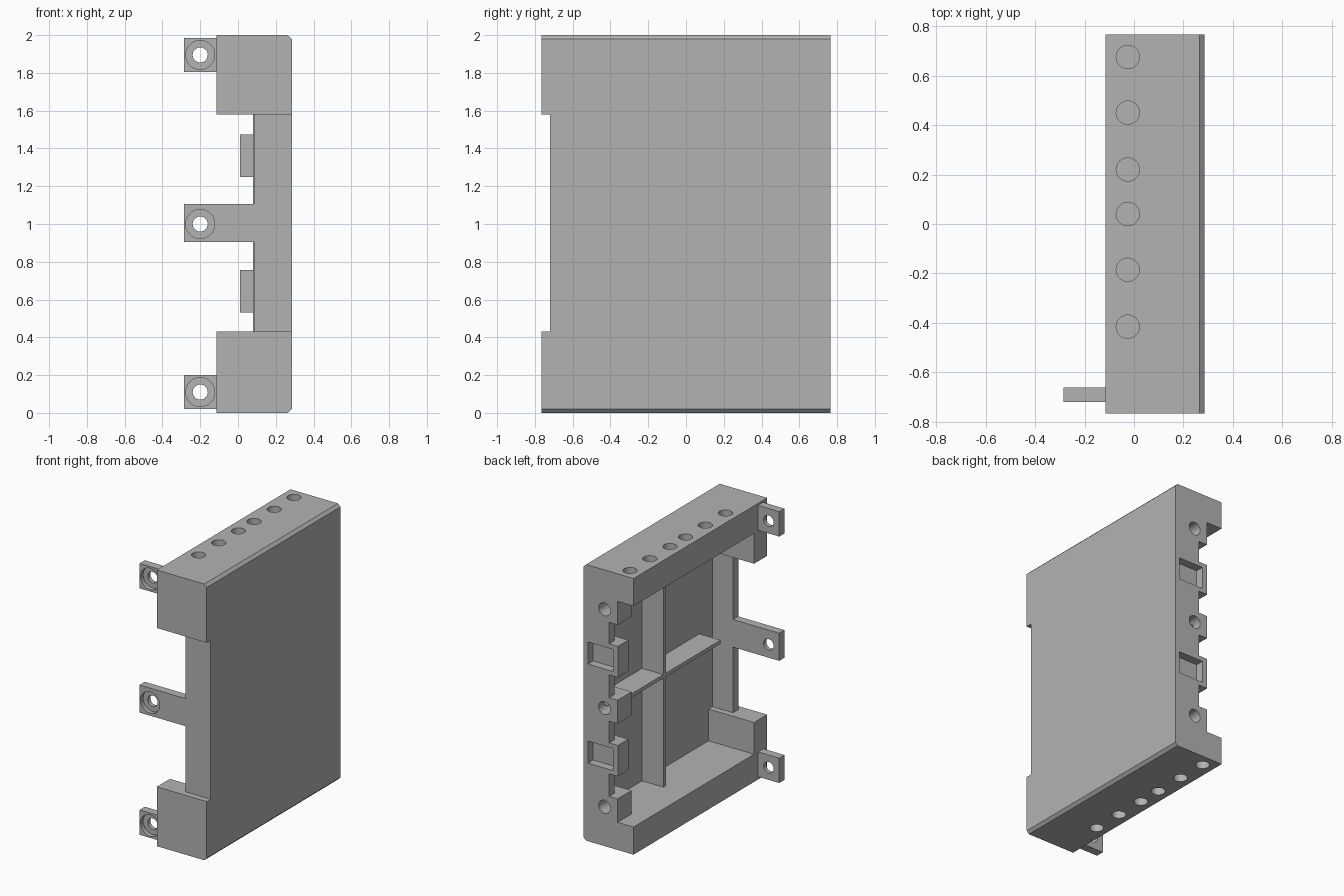
import bpy, bmesh, math
from mathutils import Matrix

if "Cube" in bpy.data.objects:
    bpy.data.objects.remove(bpy.data.objects["Cube"])

grey = bpy.data.materials.new("plain grey")
grey.diffuse_color = (0.45, 0.45, 0.45, 1)
grey.use_nodes = True
grey.node_tree.nodes["Principled BSDF"].inputs["Base Color"].default_value = grey.diffuse_color


def finish(name, bm):
    bmesh.ops.recalc_face_normals(bm, faces=bm.faces)
    me = bpy.data.meshes.new(name)
    bm.to_mesh(me)
    bm.free()
    me.materials.append(grey)
    ob = bpy.data.objects.new(name, me)
    bpy.context.collection.objects.link(ob)
    return ob


def box(name, x, y, z):
    bm = bmesh.new()
    bmesh.ops.create_cube(bm, size=1)
    for v in bm.verts:
        v.co = [a + (c + 0.5) * (b - a) for c, (a, b) in zip(v.co, (x, y, z))]
    return finish(name, bm)


def rod(name, centre, radius, length, axis):
    bm = bmesh.new()
    turn = Matrix.Rotation(math.pi / 2, 4, 'X') if axis == 'Y' else Matrix()
    bmesh.ops.create_cone(bm, cap_ends=True, segments=32, radius1=radius, radius2=radius,
                          depth=length, matrix=Matrix.Translation(centre) @ turn)
    return finish(name, bm)


def combine(ob, other, operation):
    mod = ob.modifiers.new("combine", 'BOOLEAN')
    mod.operation, mod.solver, mod.object = operation, 'EXACT', other
    bpy.context.view_layer.objects.active = ob
    bpy.ops.object.modifier_apply(modifier=mod.name)
    bpy.data.objects.remove(other)


def cut(ob, other):
    combine(ob, other, 'DIFFERENCE')


def join(ob, other):
    combine(ob, other, 'UNION')


def smooth(ob):
    bpy.ops.object.select_all(action='DESELECT')
    ob.select_set(True)
    bpy.context.view_layer.objects.active = ob
    bpy.ops.object.shade_smooth_by_angle(angle=math.radians(30))


FLOOR = 0.25

# Housing: block with chamfered outer edges, extruded from front to back
bm = bmesh.new()
profile = [(-0.115, 0), (0.265, 0), (0.285, 0.02), (0.285, 1.98), (0.265, 2), (-0.115, 2)]
face = bm.faces.new([bm.verts.new((x, -0.765, z)) for x, z in profile])
ext = bmesh.ops.extrude_face_region(bm, geom=[face])
bmesh.ops.translate(bm, vec=(0, 1.53, 0),
                    verts=[g for g in ext["geom"] if isinstance(g, bmesh.types.BMVert)])
housing = finish("housing", bm)

# Hollow interior, front recess and lowered front and back walls
cut(housing, box("cavity", (-0.3, FLOOR), (-0.66, 0.705), (0.2, 1.8)))
cut(housing, box("front_recess", (-0.3, 0.4), (-0.9, -0.72), (0.43, 1.58)))
cut(housing, box("front_lowering", (-0.3, 0.085), (-0.9, -0.6), (0.43, 1.58)))
cut(housing, box("back_lowering", (-0.3, 0.08), (0.6, 0.9), (0.2, 1.8)))

# Thick front corner blocks
for z in ((0.19, 0.43), (1.58, 1.81)):
    join(housing, box("corner_block", (-0.115, FLOOR + 0.01), (-0.765, -0.615), z))

# Screw bosses on the back wall, the outer ones merging with the end walls
for z in ((0.19, 0.37), (0.915, 1.085), (1.63, 1.81)):
    join(housing, box("screw_boss", (0.012, FLOOR + 0.01), (0.605, 0.765), z))
for z in (0.285, 1.0, 1.715):
    cut(housing, rod("back_hole", (0.117, 0.765, z), 0.047, 0.26, 'Y'))

# Latch blocks with rectangular pockets
for z in (0.645, 1.3625):
    join(housing, box("latch_block", (0.01, FLOOR + 0.01), (0.645, 0.765), (z - 0.1125, z + 0.1125)))
    cut(housing, box("latch_pocket", (0.05, 0.25), (0.705, 0.9), (z - 0.08, z + 0.08)))

# Blind holes along the top and bottom walls
for y in (0.675, 0.45, 0.22, 0.04, -0.185, -0.415):
    for z in (0, 2):
        cut(housing, rod("end_hole", (-0.025, y, z), 0.047, 0.3, 'Z'))
smooth(housing)

# Crossed stiffening ribs on the floor
box("long_rib", (0.08, FLOOR), (0.115, 0.145), (0.2, 1.8))
box("cross_rib", (0.08, FLOOR), (-0.51, 0.705), (0.988, 1.015))

# Mounting tabs with counterbored holes
for name, x_end, z, low, high in (("bottom_tab", -0.115, 0.11, 0.02, 0.2),
                                  ("middle_tab", 0.085, 1.0, 0.905, 1.105),
                                  ("top_tab", -0.115, 1.895, 1.805, 1.985)):
    tab = box(name, (-0.285, x_end), (-0.72, -0.66), (low, high))
    cut(tab, rod("screw_hole", (-0.2, -0.69, z), 0.04, 0.2, 'Y'))
    cut(tab, rod("counterbore", (-0.2, -0.74, z), 0.077, 0.1, 'Y'))
    smooth(tab)
